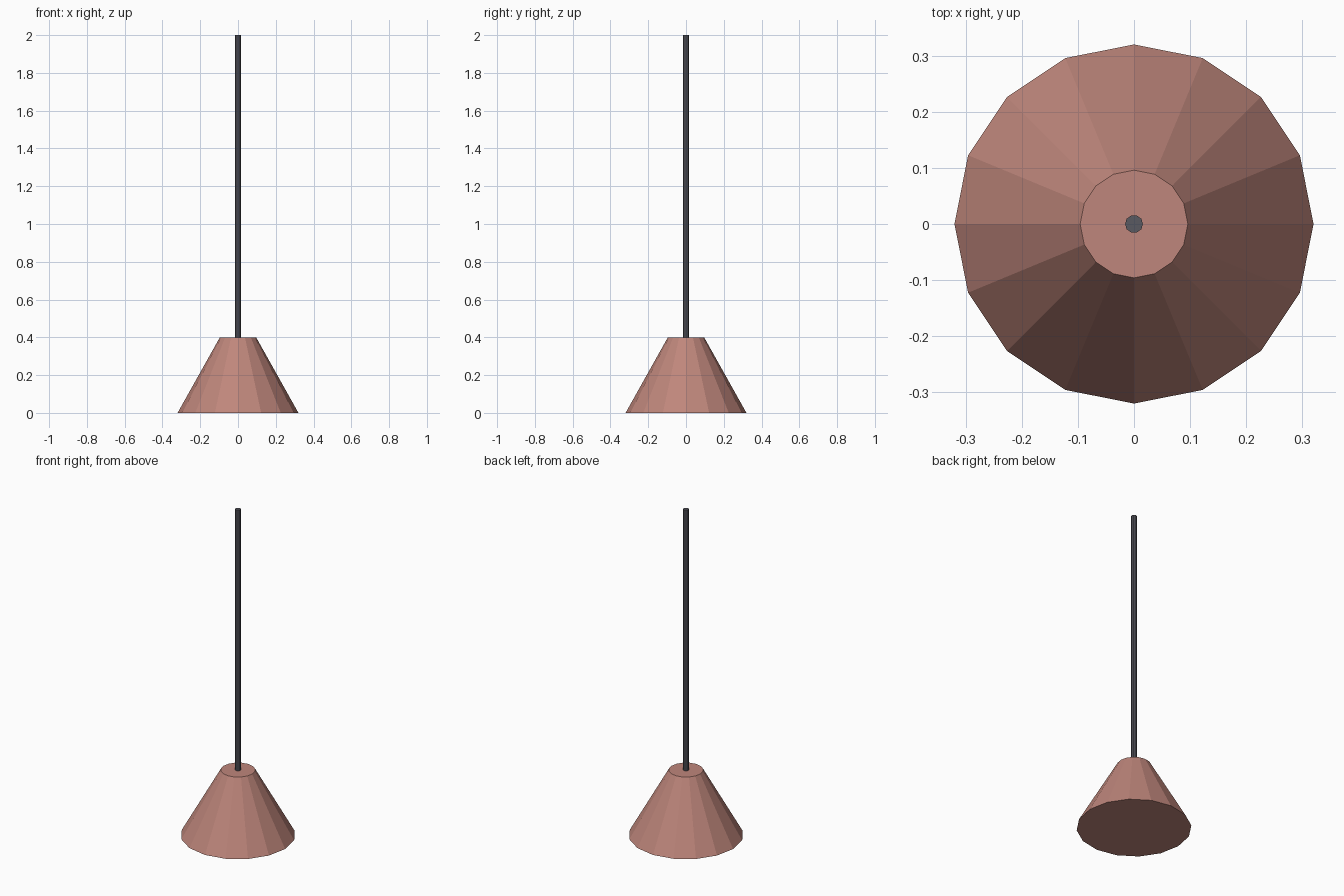
import bpy
import math

if "Cube" in bpy.data.objects:
    bpy.data.objects.remove(bpy.data.objects["Cube"])


def material(name, color):
    mat = bpy.data.materials.new(name)
    mat.diffuse_color = (*color, 1.0)
    mat.use_nodes = True
    mat.node_tree.nodes["Principled BSDF"].inputs["Base Color"].default_value = mat.diffuse_color
    return mat


def frustum(name, sides, r_bottom, r_top, z0, z1, mat):
    # Quarter turn puts a corner on the x axis
    bpy.ops.mesh.primitive_cone_add(
        vertices=sides, radius1=r_bottom, radius2=r_top, depth=z1 - z0,
        location=(0, 0, (z0 + z1) / 2), rotation=(0, 0, math.pi / 2))
    obj = bpy.context.object
    obj.name = name
    obj.data.materials.append(mat)
    return obj


# Closed, tapered lamp shade
frustum("lamp_shade", 16, 0.32, 0.096, 0.0, 0.4,
        material("shade_red", (0.52, 0.24, 0.2)))

# Thin hanging rod
frustum("hanging_rod", 10, 0.016, 0.016, 0.4, 2.0,
        material("rod_dark", (0.1, 0.1, 0.12)))
